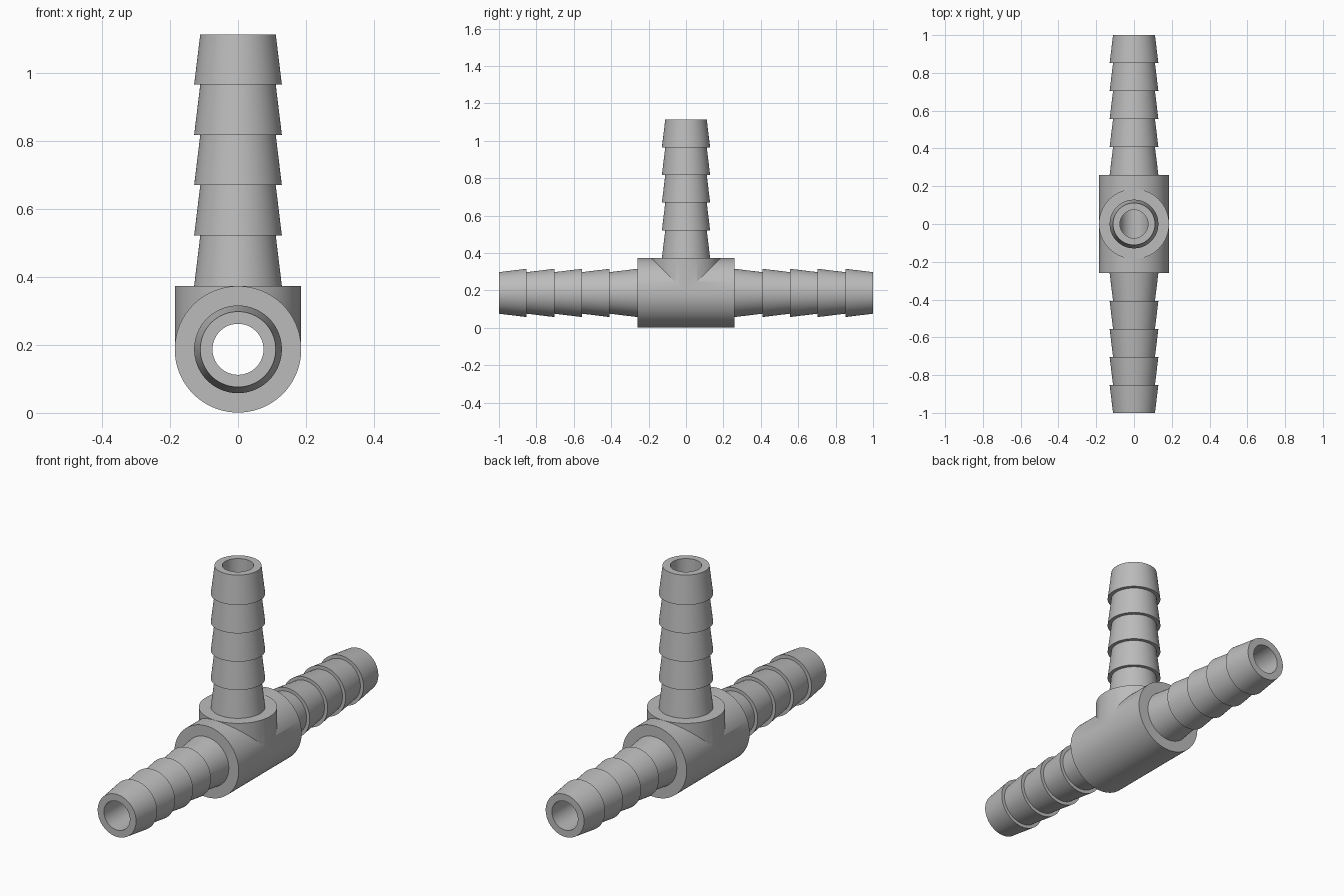
import bpy, bmesh, math
from mathutils import Matrix

if "Cube" in bpy.data.objects:
    bpy.data.objects.remove(bpy.data.objects["Cube"])

AXIS_Z = 0.187     # height of the through pipe
HUB_R = 0.186
BORE_R = 0.075
TIP_R, FLARE_R = 0.111, 0.129
BARBS, PITCH = 5, 0.148
SIDES = 96

grey = bpy.data.materials.new("plain grey")
grey.use_nodes = True
grey.diffuse_color = (0.5, 0.5, 0.5, 1)
grey.node_tree.nodes["Principled BSDF"].inputs["Base Color"].default_value = (0.5, 0.5, 0.5, 1)


def barb_profile(start):
    """Radius/height pairs of a barbed spigot, from the hub out to the tip."""
    points = []
    for i in range(BARBS):
        points += [(FLARE_R, start + i * PITCH), (TIP_R, start + (i + 1) * PITCH)]
    return points


def lathe(name, profile, matrix):
    """Closed solid turned about its own z axis, then placed by matrix."""
    bm = bmesh.new()
    rings = []
    for r, h in profile:
        rings.append([bm.verts.new((r * math.cos(a), r * math.sin(a), h))
                      for a in (2 * math.pi * k / SIDES for k in range(SIDES))])
    for low, high in zip(rings, rings[1:]):
        for k in range(SIDES):
            n = (k + 1) % SIDES
            bm.faces.new((low[k], low[n], high[n], high[k]))
    bm.faces.new(rings[0][::-1])
    bm.faces.new(rings[-1])
    bm.transform(matrix)
    bmesh.ops.recalc_face_normals(bm, faces=bm.faces)
    mesh = bpy.data.meshes.new(name)
    bm.to_mesh(mesh)
    bm.free()
    mesh.materials.append(grey)
    obj = bpy.data.objects.new(name, mesh)
    bpy.context.collection.objects.link(obj)
    return obj


def combine(target, other, operation):
    """Apply a boolean and discard the second solid."""
    mod = target.modifiers.new(operation.lower(), 'BOOLEAN')
    mod.operation, mod.solver, mod.object = operation, 'EXACT', other
    bpy.context.view_layer.objects.active = target
    bpy.ops.object.modifier_apply(modifier=mod.name)
    bpy.data.objects.remove(other)


up = Matrix.Translation((0, 0, AXIS_Z))
along = up @ Matrix.Rotation(math.pi / 2, 4, 'X')

# Through pipe: hub with a barbed spigot at each end
half = [(HUB_R, 0.26)] + barb_profile(0.26)
mirrored = [(r, -h) for r, h in reversed(half)]
fitting = lathe("tee_fitting", mirrored + half, along)

# Upright branch: boss and spigot, a hair narrower than the hub
top = HUB_R + 0.0005
branch = lathe("branch", [(HUB_R - 0.0005, 0), (HUB_R - 0.0005, top)] + barb_profile(top), up)
combine(fitting, branch, 'UNION')

# Bores through the run and down the branch
combine(fitting, lathe("run_bore", [(BORE_R, -1.1), (BORE_R, 1.1)], along), 'DIFFERENCE')
combine(fitting, lathe("branch_bore", [(BORE_R - 0.0005, 0), (BORE_R - 0.0005, 1.1)], up), 'DIFFERENCE')

# Smooth turned surfaces, crisp steps
bpy.ops.object.select_all(action='DESELECT')
fitting.select_set(True)
bpy.context.view_layer.objects.active = fitting
bpy.ops.object.shade_smooth_by_angle(angle=math.radians(25))
